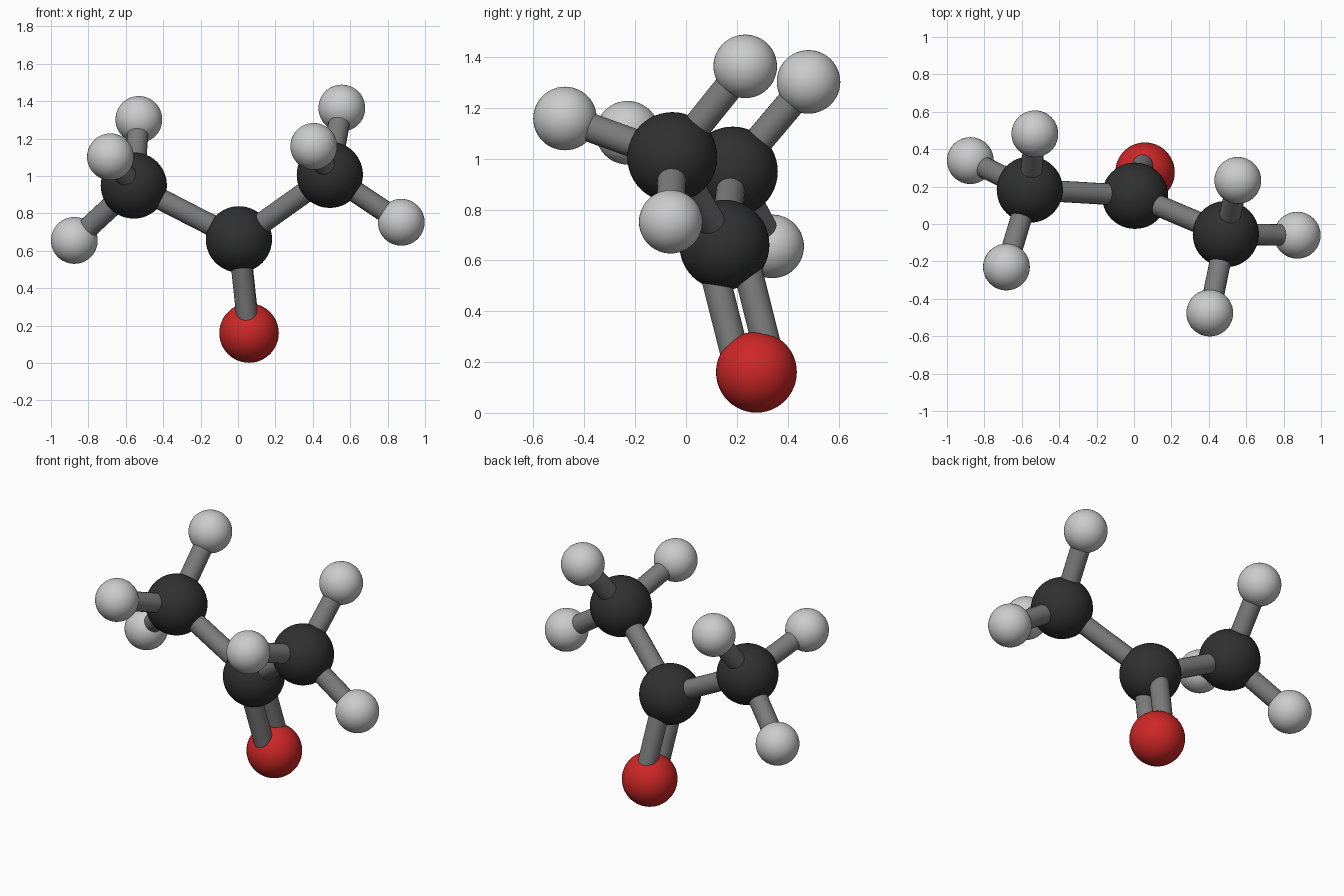
import bpy
import math
from mathutils import Vector

if "Cube" in bpy.data.objects:
    bpy.data.objects.remove(bpy.data.objects["Cube"])


def material(name, r, g, b):
    m = bpy.data.materials.new(name)
    m.diffuse_color = (r, g, b, 1)
    m.use_nodes = True
    m.node_tree.nodes["Principled BSDF"].inputs["Base Color"].default_value = m.diffuse_color
    return m


# Element styles: radius and material
STYLE = {
    "carbon": (0.177, material("carbon_black", 0.03, 0.03, 0.03)),
    "oxygen": (0.159, material("oxygen_red", 0.62, 0.02, 0.02)),
    "hydrogen": (0.125, material("hydrogen_white", 0.6, 0.6, 0.6)),
}
BOND_RADIUS = 0.057
BOND_MAT = material("bond_grey", 0.2, 0.2, 0.2)


def finish(name, mat):
    ob = bpy.context.object
    ob.name = name
    ob.data.materials.append(mat)
    bpy.ops.object.shade_smooth_by_angle(angle=math.radians(40))
    return ob


def atom(name, kind, pos):
    radius, mat = STYLE[kind]
    bpy.ops.mesh.primitive_uv_sphere_add(segments=48, ring_count=24, radius=radius, location=pos)
    return finish(name, mat)


def bond(name, a, b, offset=Vector()):
    a, b = Vector(a) + offset, Vector(b) + offset
    d = b - a
    bpy.ops.mesh.primitive_cylinder_add(vertices=24, radius=BOND_RADIUS, depth=d.length,
                                        location=(a + b) / 2,
                                        rotation=d.to_track_quat('Z', 'Y').to_euler())
    return finish(name, BOND_MAT)


# Central carbon with the double-bonded oxygen below it
centre = Vector((0.005, 0.151, 0.661))
oxygen = Vector((0.059, 0.277, 0.16))
atom("carbon_centre", "carbon", centre)
atom("oxygen", "oxygen", oxygen)
side = (oxygen - centre).cross(Vector((1, 0, 0))).normalized() * 0.065
bond("double_bond_a", centre, oxygen, side)
bond("double_bond_b", centre, oxygen, -side)

# Two methyl groups: carbon position and its three hydrogens
methyls = {
    "left": ((-0.557, 0.184, 0.949),
             [(-0.53, 0.482, 1.302), (-0.682, -0.23, 1.102), (-0.875, 0.339, 0.655)]),
    "right": ((0.491, -0.054, 1.006),
              [(0.555, 0.233, 1.363), (0.405, -0.476, 1.158), (0.873, -0.06, 0.752)]),
}
for label, (carbon, hydrogens) in methyls.items():
    atom(f"carbon_{label}", "carbon", carbon)
    bond(f"carbon_bond_{label}", centre, carbon)
    for i, h in enumerate(hydrogens, 1):
        atom(f"hydrogen_{label}_{i}", "hydrogen", h)
        bond(f"hydrogen_bond_{label}_{i}", carbon, h)
